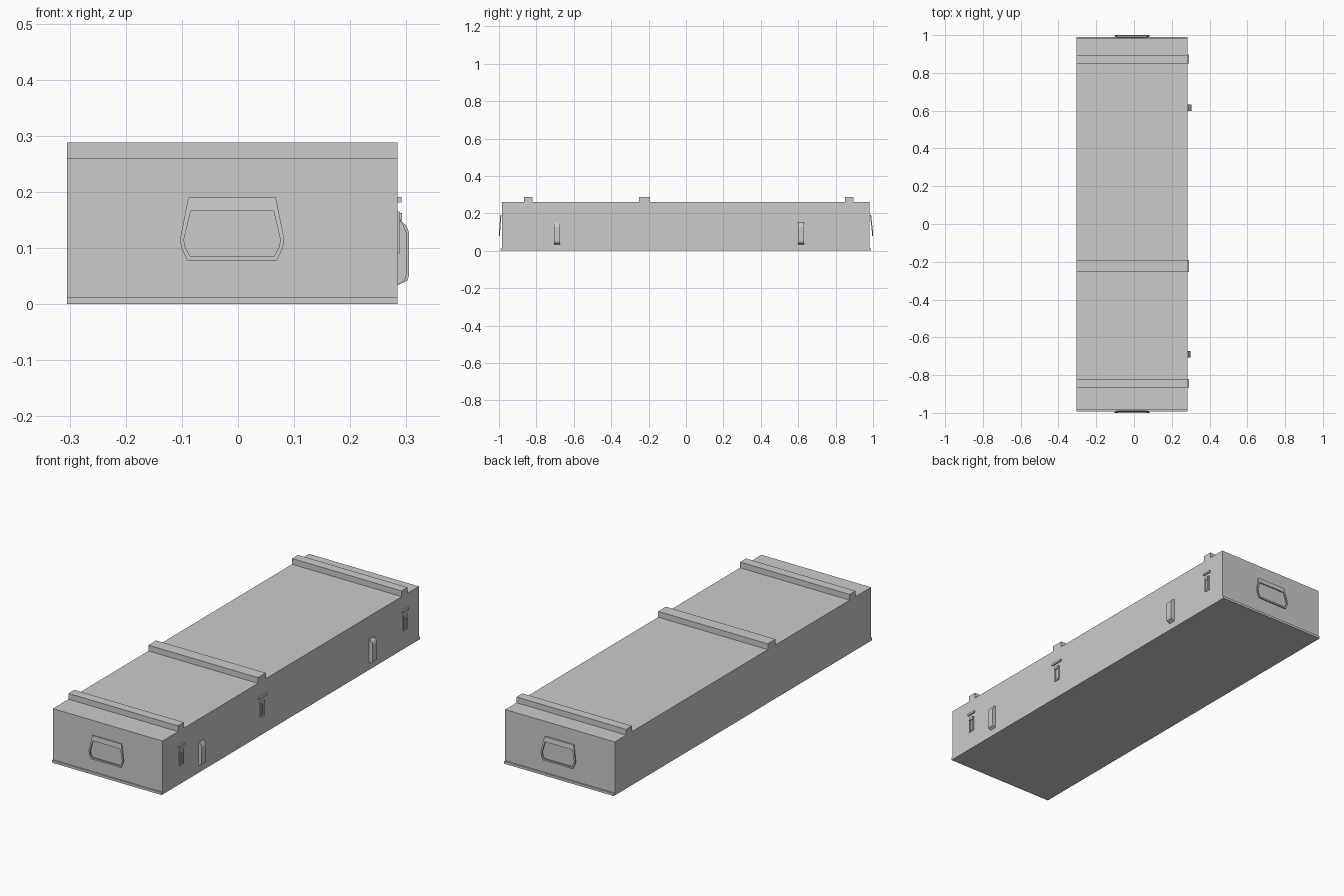
import bpy
import bmesh
from mathutils import Vector

if "Cube" in bpy.data.objects:
    bpy.data.objects.remove(bpy.data.objects["Cube"])

grey = bpy.data.materials.new("plain grey")
grey.use_nodes = True
COLOUR = (0.6, 0.6, 0.6, 1)
grey.diffuse_color = COLOUR
grey.node_tree.nodes["Principled BSDF"].inputs["Base Color"].default_value = COLOUR

LEFT, RIGHT, TOP = -0.305, 0.284, 0.26
MID = (LEFT + RIGHT) / 2


def finish(name, bm):
    bmesh.ops.recalc_face_normals(bm, faces=bm.faces)
    mesh = bpy.data.meshes.new(name)
    bm.to_mesh(mesh)
    bm.free()
    mesh.materials.append(grey)
    obj = bpy.data.objects.new(name, mesh)
    bpy.context.collection.objects.link(obj)
    return obj


def box(name, x, y, z):
    bm = bmesh.new()
    bmesh.ops.create_cube(bm, size=1)
    for v in bm.verts:
        v.co = [lo + (c + 0.5) * (hi - lo) for c, (lo, hi) in zip(v.co, (x, y, z))]
    return finish(name, bm)


def prism(name, profile, y0, y1):
    """Extrude an x-z outline along y."""
    bm = bmesh.new()
    face = bm.faces.new([bm.verts.new((x, y0, z)) for x, z in profile])
    ext = bmesh.ops.extrude_face_region(bm, geom=[face])
    moved = [g for g in ext["geom"] if isinstance(g, bmesh.types.BMVert)]
    bmesh.ops.translate(bm, verts=moved, vec=(0, y1 - y0, 0))
    return finish(name, bm)


# Crate body with a low lip across each end
box("crate_body", (LEFT, RIGHT), (-0.985, 0.982), (0, TOP))
box("front_lip", (LEFT, RIGHT), (-0.992, -0.985), (0, 0.012))
box("back_lip", (LEFT, RIGHT), (0.982, 0.99), (0, 0.012))

# Lid battens, each with a latch below it
for label, y, width in (("front", -0.843, 0.045), ("middle", -0.222, 0.06), ("back", 0.873, 0.045)):
    box(label + "_batten", (LEFT, RIGHT), (y - width / 2, y + width / 2), (TOP, 0.288))
    half = width * 0.52
    box(label + "_latch_bar", (RIGHT, 0.291), (y - half, y + half), (0.181, 0.191))
    for side in (-1, 1):
        edge = sorted((y + side * 0.009, y + side * 0.016))
        box(label + "_latch_rail", (RIGHT, 0.288), edge, (0.09, 0.165))
    box(label + "_latch_foot", (RIGHT, 0.288), (y - 0.009, y + 0.009), (0.09, 0.097))
    box(label + "_latch_tongue", (RIGHT, 0.287), (y - 0.005, y + 0.005), (0.1, 0.15))
    box(label + "_latch_hook", (RIGHT, 0.292), (y - 0.012, y + 0.012), (0.149, 0.163))

# Wedge-shaped clasps on the long side
for label, y, out in (("front", -0.69, 0.3), ("back", 0.615, 0.305)):
    profile = [(RIGHT, 0.034), (out - 0.003, 0.042), (out, 0.052), (out, 0.128),
               (out - 0.005, 0.14), (0.289, 0.15), (RIGHT, 0.15)]
    prism(label + "_clasp", profile, y - 0.017, y + 0.017)

# Carrying handle at each end: a thin hinge plate and a flat loop leaning outward
HALF_OUTER = [(0.078, 0.19), (0.093, 0.115), (0.09, 0.1), (0.08, 0.078)]
HALF_INNER = [(0.074, 0.166), (0.086, 0.115), (0.084, 0.103), (0.075, 0.086)]


def handle(name, side, wall):
    bm = bmesh.new()

    def point(x, z):
        lean = 0.002 + (1 - 0.006 - 0.002 - abs(wall)) * min(1, (0.19 - z) / 0.09)
        return bm.verts.new(Vector((MID + x, wall + side * lean, z)))

    outer = [point(x, z) for x, z in HALF_OUTER]
    outer += [point(-x, z) for x, z in reversed(HALF_OUTER)]
    inner = [point(x, z) for x, z in HALF_INNER]
    inner += [point(-x, z) for x, z in reversed(HALF_INNER)]
    n = len(outer)
    faces = [bm.faces.new((outer[i], outer[(i + 1) % n], inner[(i + 1) % n], inner[i]))
             for i in range(n)]
    ext = bmesh.ops.extrude_face_region(bm, geom=faces, use_keep_orig=True)
    moved = [g for g in ext["geom"] if isinstance(g, bmesh.types.BMVert)]
    bmesh.ops.translate(bm, verts=moved, vec=(0, side * 0.006, 0))
    return finish(name, bm)


handle("front_handle", -1, -0.985)
handle("back_handle", 1, 0.982)
